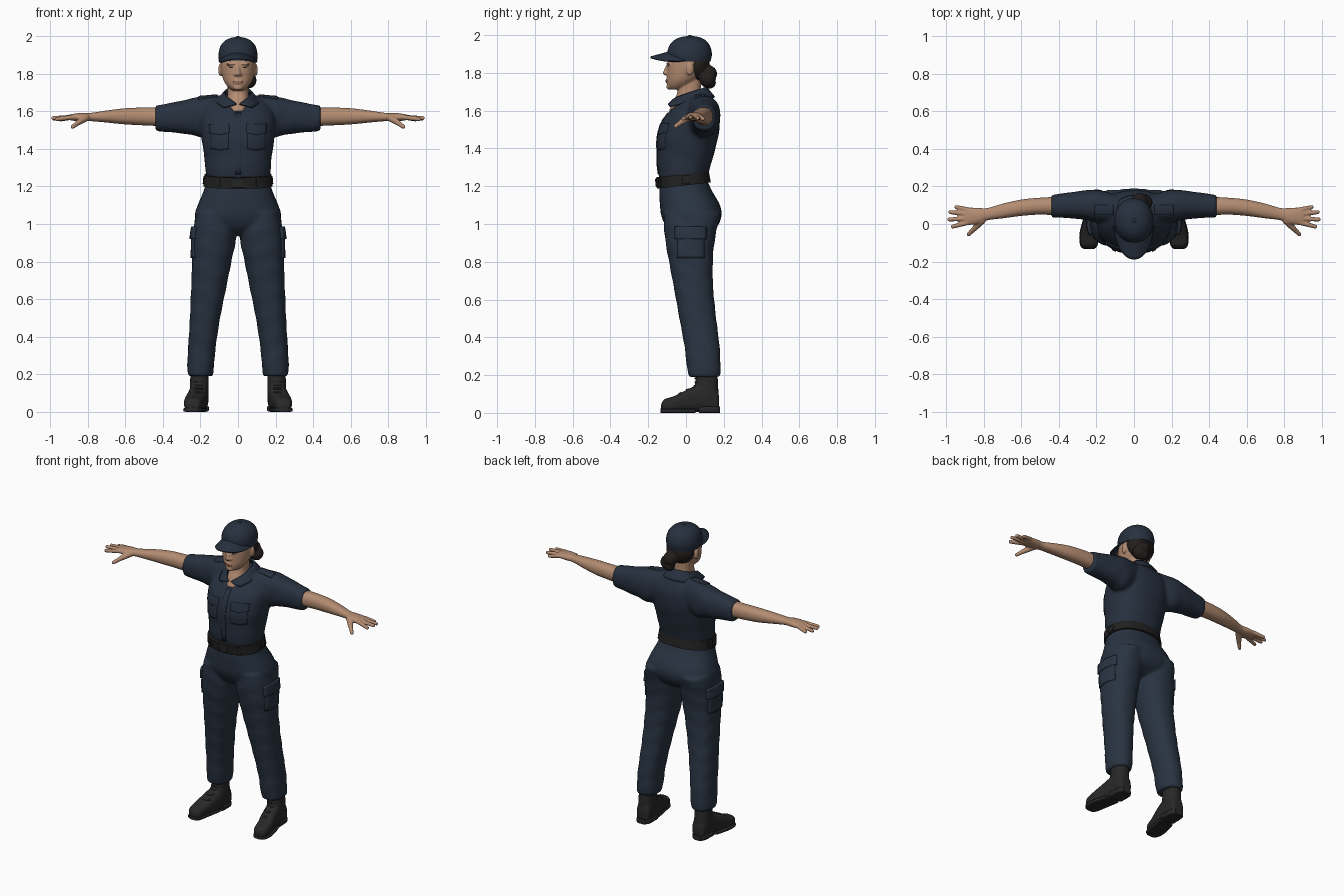
import bpy, bmesh, math
from mathutils import Vector, Matrix

if "Cube" in bpy.data.objects:
    bpy.data.objects.remove(bpy.data.objects["Cube"])


def material(name, r, g, b):
    m = bpy.data.materials.new(name)
    m.use_nodes = True
    m.diffuse_color = (r, g, b, 1)
    m.node_tree.nodes["Principled BSDF"].inputs["Base Color"].default_value = (r, g, b, 1)
    return m


NAVY = material("navy_shirt_cloth", .02, .03, .049)
PANTS = material("navy_trouser_cloth", .022, .034, .054)
SKIN = material("skin", .45, .26, .165)
BOOT = material("boot_leather", .021, .021, .021)
BELT = material("belt_black", .015, .015, .015)
HAIR = material("dark_hair", .016, .013, .012)
BROW = material("brown_brows", .16, .085, .055)
LIPS = material("lips", .33, .15, .11)
SIDES = (("left", 1), ("right", -1))


def finish(name, bm, mat, voxel=0, smooth=3):
    """Turn a bmesh into an object, optionally fusing its parts by remeshing."""
    bmesh.ops.recalc_face_normals(bm, faces=bm.faces)
    mesh = bpy.data.meshes.new(name)
    bm.to_mesh(mesh)
    bm.free()
    mesh.materials.append(mat)
    ob = bpy.data.objects.new(name, mesh)
    bpy.context.collection.objects.link(ob)
    if voxel:
        rm = ob.modifiers.new("fuse", 'REMESH')
        rm.mode, rm.voxel_size, rm.use_smooth_shade = 'VOXEL', voxel, True
        sm = ob.modifiers.new("soften", 'SMOOTH')
        sm.factor, sm.iterations = .5, smooth
    else:
        bpy.ops.object.select_all(action='DESELECT')
        ob.select_set(True)
        bpy.context.view_layer.objects.active = ob
        bpy.ops.object.shade_smooth_by_angle(angle=math.radians(40))
    return ob


def spline(rows, steps=4):
    """Catmull-Rom interpolation of the section table."""
    out = []
    for i in range(len(rows) - 1):
        p = [rows[max(i - 1, 0)], rows[i], rows[i + 1], rows[min(i + 2, len(rows) - 1)]]
        for k in range(steps):
            t = k / steps
            out.append([b + .5 * t * (c - a + t * (2*a - 5*b + 4*c - d + t * (3*(b - c) + d - a)))
                        for a, b, c, d in zip(*p)])
    return out + [list(rows[-1])]


def loft(bm, axis, rows, side=1, power=2.3, fold=0, sides=32):
    """Skin sections (t, a0, a1, b0, b1) along an axis with rounded outlines."""
    rings = []
    for t, a0, a1, b0, b1 in spline(rows):
        ring = []
        for k in range(sides):
            w = math.tau * k / sides
            c, s = math.cos(w), math.sin(w)
            r = 1 + fold * math.sin(t * 55 + 2 * math.sin(w * 2) + w)
            a = (a0 + a1) / 2 + (a1 - a0) / 2 * r * math.copysign(abs(c) ** (2 / power), c)
            b = (b0 + b1) / 2 + (b1 - b0) / 2 * r * math.copysign(abs(s) ** (2 / power), s)
            x, y, z = {'x': (t, a, b), 'y': (a, t, b), 'z': (a, b, t)}[axis]
            ring.append(bm.verts.new((x * side, y, z)))
        rings.append(ring)
    for lo, hi in zip(rings, rings[1:]):
        for k in range(sides):
            n = (k + 1) % sides
            bm.faces.new((lo[k], lo[n], hi[n], hi[k]))
    bm.faces.new(rings[0])
    bm.faces.new(rings[-1])


def even(rows):
    """Expand rows (z, half width, y0, y1) that are symmetric in x."""
    return [(z, -h, h, y0, y1) for z, h, y0, y1 in rows]


def ball(bm, center, radii):
    m = Matrix.Translation(center) @ Matrix.Diagonal((*radii, 1))
    bmesh.ops.create_uvsphere(bm, u_segments=20, v_segments=12, radius=1, matrix=m)


def limb(bm, p0, p1, r0, r1):
    """Tapered rod with round ends."""
    p0, p1 = Vector(p0), Vector(p1)
    d = p1 - p0
    m = Matrix.Translation((p0 + p1) / 2) @ d.to_track_quat('Z', 'Y').to_matrix().to_4x4()
    bmesh.ops.create_cone(bm, cap_ends=True, segments=12, radius1=r0, radius2=r1,
                          depth=d.length, matrix=m)
    ball(bm, p0, (r0,) * 3)
    ball(bm, p1, (r1,) * 3)


def sheet(bm, point, nu, nv):
    """Grid of quads from a function of u and v in 0..1."""
    g = [[bm.verts.new(point(i / nu, j / nv)) for j in range(nv + 1)] for i in range(nu + 1)]
    for i in range(nu):
        for j in range(nv):
            bm.faces.new((g[i][j], g[i + 1][j], g[i + 1][j + 1], g[i][j + 1]))


def thicken(ob, thick):
    so = ob.modifiers.new("thickness", 'SOLIDIFY')
    so.thickness, so.offset = thick, 0


def patch(name, axis, a0, a1, b0, b1, target, mat, side=1, thick=.008, point=0):
    """Plate projected on the target; point drops the middle of the lower edge."""
    bm = bmesh.new()

    def place(u, v):
        a = a0 + (a1 - a0) * u
        b = b0 + (b1 - b0) * v - point * (1 - v) * (1 - abs(2 * u - 1))
        return {'x': (side, a, b), 'y': (a * side, -1, b), 'z': (a * side, b, 3)}[axis]
    sheet(bm, place, 10, 8)
    ob = finish(name, bm, mat)
    sw = ob.modifiers.new("wrap", 'SHRINKWRAP')
    sw.target, sw.wrap_method = target, 'PROJECT'
    setattr(sw, "use_project_" + axis, True)
    forward = axis == 'y' or (axis == 'x' and side < 0)
    sw.use_positive_direction, sw.use_negative_direction = forward, not forward
    thicken(ob, thick)


# Shirt: torso and short sleeves fused
bm = bmesh.new()
loft(bm, 'z', even([(1.21, .16, -.13, .11), (1.27, .172, -.148, .12), (1.36, .18, -.152, .145),
                    (1.46, .195, -.153, .17), (1.54, .2, -.128, .18), (1.6, .19, -.085, .175),
                    (1.65, .15, -.03, .155), (1.69, .08, .01, .12)]), fold=.006)
for _, s in SIDES:
    loft(bm, 'x', [(.08, .01, .15, 1.5, 1.685), (.18, .005, .18, 1.46, 1.68), (.25, .02, .18, 1.475, 1.668),
                   (.33, .03, .17, 1.485, 1.65), (.44, .035, .155, 1.495, 1.63)], s, fold=.012)
shirt = finish("shirt", bm, NAVY, .009, 5)
patch("button_placket", 'y', -.016, .016, 1.265, 1.59, shirt, NAVY)
for label, s in SIDES:
    patch(label + "_chest_pocket", 'y', .05, .145, 1.4, 1.5, shirt, NAVY, s, .007, .008)
    patch(label + "_pocket_flap", 'y', .045, .15, 1.485, 1.53, shirt, NAVY, s, .013, .012)
    patch(label + "_epaulette", 'z', .11, .21, .05, .1, shirt, NAVY, s, .012)

# Collar: folded band open at the front, with pointed tips
bm = bmesh.new()


def collar_point(u, v):
    w = (.12 + .6 * v) * (1 - u) + (math.tau - .12 - .6 * v) * u
    back = (1 - math.cos(w)) / 2
    r = .07 + .045 * v
    z = 1.63 + .095 * back ** .45 - v * (.045 + .01 * back)
    return r * math.sin(w), .035 - (r + .05 * (1 - back)) * math.cos(w), z


sheet(bm, collar_point, 40, 4)
thicken(finish("collar", bm, NAVY), .01)

# Trousers: hips and legs fused
bm = bmesh.new()
loft(bm, 'z', even([(1.25, .165, -.135, .105), (1.18, .182, -.142, .135), (1.1, .215, -.138, .18),
                    (1.04, .23, -.13, .188), (.98, .2, -.1, .16), (.94, .1, -.05, .1)]))
for _, s in SIDES:
    loft(bm, 'z', [(1.06, .02, .225, -.12, .185), (.93, .01, .243, -.112, .155), (.8, .035, .245, -.09, .142),
                   (.65, .065, .25, -.062, .145), (.5, .095, .256, -.035, .16), (.35, .118, .265, -.008, .178),
                   (.24, .128, .27, .005, .183), (.19, .134, .266, .015, .18)], s, fold=.016)
trousers = finish("trousers", bm, PANTS, .009, 5)
for label, s in SIDES:
    patch(label + "_cargo_pocket", 'x', -.045, .095, .82, .95, trousers, PANTS, s, .015)
    patch(label + "_cargo_flap", 'x', -.055, .105, .92, .985, trousers, PANTS, s, .028)

# Belt, lower at the front, with loops and buckle
bm = bmesh.new()
loft(bm, 'z', even([(1.205, .184, -.157, .129), (1.265, .178, -.157, .125)]), sides=48)
bmesh.ops.rotate(bm, verts=bm.verts, cent=(0, 0, 1.235), matrix=Matrix.Rotation(.115, 3, 'X'))
belt = finish("belt", bm, BELT)
patch("buckle", 'y', -.03, .03, 1.195, 1.24, belt, BOOT, 1, .012)
for label, s in SIDES:
    patch(label + "_belt_loop", 'y', .095, .115, 1.197, 1.24, belt, BELT, s, .012)
    patch(label + "_side_belt_loop", 'x', -.02, .02, 1.212, 1.255, belt, BELT, s, .01)

# Boots with sole and laces
for label, s in SIDES:
    bm = bmesh.new()
    loft(bm, 'y', [(-.132, .215, .262, .01, .045), (-.115, .198, .283, .005, .072), (-.06, .184, .287, .005, .09),
                   (.02, .166, .27, .005, .13), (.1, .157, .256, .005, .16), (.16, .16, .25, .005, .13),
                   (.176, .18, .235, .01, .08)], s, 2.8)
    loft(bm, 'z', [(.07, .157, .258, .04, .174), (.15, .156, .256, .048, .17), (.24, .16, .25, .05, .165)], s)
    boot = finish(label + "_boot", bm, BOOT, .007)
    bm = bmesh.new()
    for rows in ([(-.134, .215, .265, 0, .022), (-.115, .195, .286, 0, .022), (-.05, .182, .29, 0, .022),
                  (.05, .164, .264, 0, .022)],
                 [(.07, .156, .258, 0, .035), (.15, .157, .254, 0, .035), (.18, .178, .238, 0, .035)]):
        loft(bm, 'y', rows, s, 5)
    finish(label + "_sole", bm, BOOT)
    for k in range(5):
        z = .1 + .02 * k
        patch(f"{label}_lace_{k + 1}", 'y', .19, .23, z, z + .006, boot, BOOT, s)

# Bare arms and hands
for label, s in SIDES:
    bm = bmesh.new()
    loft(bm, 'x', [(.4, .045, .145, 1.52, 1.62), (.5, .05, .14, 1.525, 1.62), (.6, .043, .13, 1.53, 1.616),
                   (.7, .03, .108, 1.54, 1.604), (.78, .02, .085, 1.547, 1.592), (.83, 0, .086, 1.546, 1.592),
                   (.88, -.005, .087, 1.55, 1.586), (.905, .0, .08, 1.556, 1.58)], s, 2.2)
    for y0, x1, y1, z1 in ((.076, .945, .09, 1.556), (.053, .978, .063, 1.56),
                           (.029, .984, .024, 1.564), (.007, .965, -.014, 1.558)):
        limb(bm, (.885 * s, y0, 1.568), (x1 * s, y1, z1), .0135, .011)
    limb(bm, (.81 * s, .018, 1.565), (.85 * s, -.025, 1.54), .02, .015)
    limb(bm, (.85 * s, -.025, 1.54), (.88 * s, -.055, 1.517), .014, .011)
    finish(label + "_arm", bm, SKIN, .0045, 3)

# Head, neck, nose and ears fused
bm = bmesh.new()
loft(bm, 'z', even([(1.712, .03, -.086, -.02), (1.73, .053, -.098, .02), (1.76, .075, -.101, .06),
                    (1.8, .088, -.101, .1), (1.84, .093, -.1, .11), (1.88, .092, -.092, .11),
                    (1.93, .07, -.07, .09)]), power=2.1)
loft(bm, 'z', even([(1.6, .05, -.09, .09), (1.65, .058, -.068, .085), (1.7, .055, -.045, .08),
                    (1.78, .055, -.04, .08)]))
limb(bm, (0, -.096, 1.838), (0, -.11, 1.8), .009, .013)
ball(bm, (0, -.09, 1.727), (.024, .014, .016))
ball(bm, (0, -.1, 1.758), (.024, .008, .014))
for _, s in SIDES:
    ball(bm, (.012 * s, -.104, 1.796), (.01, .01, .008))
    ball(bm, (.094 * s, .02, 1.82), (.011, .02, .033))
    ball(bm, (.035 * s, -.092, 1.85), (.03, .012, .008))
head = finish("head", bm, SKIN, .005, 3)
patch("mouth", 'y', -.022, .022, 1.753, 1.762, head, LIPS, 1, .004)
for label, s in SIDES:
    patch(label + "_eye", 'y', .026, .044, 1.83, 1.835, head, HAIR, s, .004)
    patch(label + "_eyebrow", 'y', .018, .052, 1.847, 1.852, head, BROW, s, .004)

# Hair with a low bun to one side
bm = bmesh.new()
ball(bm, (0, .06, 1.84), (.095, .066, .085))
for x, y, z, r in ((.03, .12, 1.795, .045), (.055, .115, 1.765, .044), (.035, .125, 1.75, .034)):
    ball(bm, (x, y, z), (r, r, r))
finish("hair", bm, HAIR, .006, 4)

# Cap: crown, curved brim and top button
bm = bmesh.new()
loft(bm, 'z', even([(1.86, .1, -.092, .13), (1.9, .104, -.1, .137), (1.945, .094, -.088, .126),
                    (1.975, .07, -.06, .1), (1.99, .04, -.025, .068), (1.995, .01, .008, .034)]), power=2.1)
finish("cap_crown", bm, NAVY)
bm = bmesh.new()
ball(bm, (0, .02, 1.994), (.012, .012, .006))
finish("cap_button", bm, NAVY)
bm = bmesh.new()


def brim_point(u, v):
    w = math.pi * (u - .5) * .94
    x, c = math.sin(w), math.cos(w)
    return .1 * x, .01 - .095 * c - .103 * v * c ** .8, 1.91 - .045 * x * x - .028 * v * c


sheet(bm, brim_point, 28, 6)
thicken(finish("cap_brim", bm, NAVY), .01)
